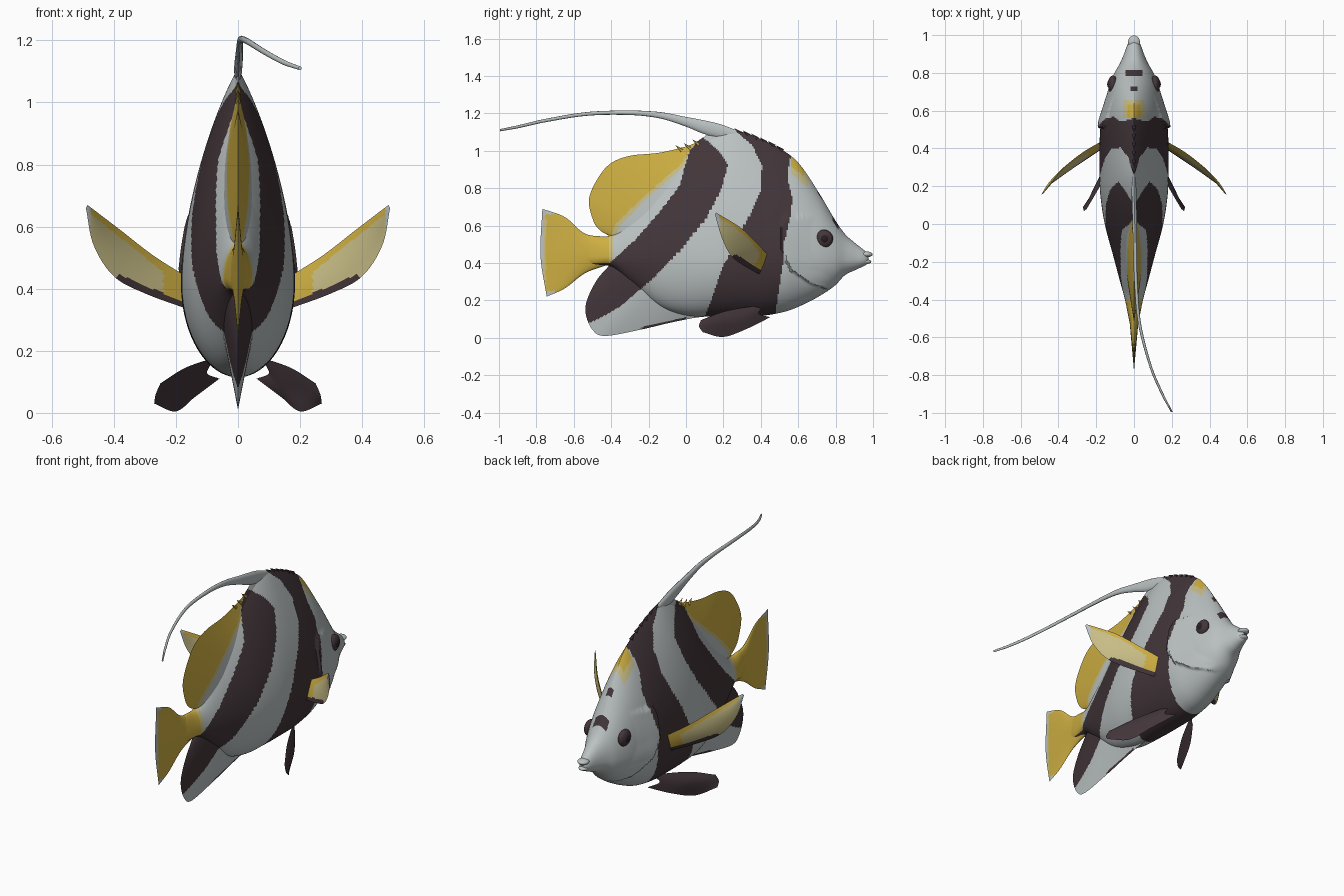
import bpy, bmesh, math
from mathutils import Vector

if "Cube" in bpy.data.objects:
    bpy.data.objects.remove(bpy.data.objects["Cube"])

# ---------- palette ----------
PALETTE = [("silver_white", (0.50, 0.54, 0.54)), ("dark_brown", (0.055, 0.036, 0.041)),
           ("yellow", (0.62, 0.43, 0.055)), ("pale_yellow", (0.58, 0.51, 0.24)),
           ("pupil_black", (0.02, 0.014, 0.017))]
WHITE, DARK, YELLOW, PALE, BLACK = range(5)
MATS = []
for mat_name, rgb in PALETTE:
    m = bpy.data.materials.new(mat_name)
    m.diffuse_color = (*rgb, 1)
    m.use_nodes = True
    m.node_tree.nodes["Principled BSDF"].inputs["Base Color"].default_value = m.diffuse_color
    MATS.append(m)


# ---------- helpers ----------
def curve(table, x):
    """Smooth interpolation of rows (key, values...) sorted by key."""
    n = len(table)
    if x <= table[0][0]:
        return Vector(table[0][1:])
    if x >= table[-1][0]:
        return Vector(table[-1][1:])
    i = next(k for k in range(n - 1) if table[k + 1][0] >= x)

    def slope(k):
        a, b = table[max(k - 1, 0)], table[min(k + 1, n - 1)]
        return (Vector(b[1:]) - Vector(a[1:])) / (b[0] - a[0])
    h = table[i + 1][0] - table[i][0]
    t = (x - table[i][0]) / h
    return (Vector(table[i][1:]) * (2*t**3 - 3*t*t + 1) + slope(i) * h * (t**3 - 2*t*t + t)
            + Vector(table[i + 1][1:]) * (3*t*t - 2*t**3) + slope(i + 1) * h * (t**3 - t*t))


def line(pairs, x):
    """Straight interpolation of (key, value) pairs."""
    if x <= pairs[0][0]:
        return pairs[0][1]
    for (a, va), (b, vb) in zip(pairs, pairs[1:]):
        if x <= b:
            return va + (vb - va) * (x - a) / (b - a)
    return pairs[-1][1]


def finish(ob, rule):
    """Colour faces by rule(centre) and smooth the surface."""
    for m in MATS:
        ob.data.materials.append(m)
    for p in ob.data.polygons:
        p.material_index = rule(ob.matrix_basis @ p.center)
    bpy.ops.object.select_all(action='DESELECT')
    ob.select_set(True)
    bpy.context.view_layer.objects.active = ob
    bpy.ops.object.shade_smooth_by_angle(angle=math.radians(50))
    return ob


def from_bmesh(name, bm, rule):
    bmesh.ops.remove_doubles(bm, verts=bm.verts, dist=0.0004)
    bmesh.ops.recalc_face_normals(bm, faces=bm.faces)
    me = bpy.data.meshes.new(name)
    bm.to_mesh(me)
    bm.free()
    ob = bpy.data.objects.new(name, me)
    bpy.context.collection.objects.link(ob)
    return finish(ob, rule)


def loft(name, rings, rule):
    bm = bmesh.new()
    vs = [[bm.verts.new(p) for p in r] for r in rings]
    k = len(vs[0])
    for a, b in zip(vs, vs[1:]):
        for j in range(k):
            bm.faces.new((a[j], a[(j + 1) % k], b[(j + 1) % k], b[j]))
    bm.faces.new(vs[0])
    bm.faces.new(vs[-1])
    return from_bmesh(name, bm, rule)


def fin(name, rails, thick, axis, rule, n=90, m=24):
    """Two-sided sheet across rails; thick(t) is the half thickness from first to last rail."""
    rails = [[(i, *p) for i, p in enumerate(r)] for r in rails]
    bm = bmesh.new()
    for side in (1, -1):
        grid = []
        for i in range(n + 1):
            s = i / n
            cross = [(k, *curve(r, s * (len(r) - 1))) for k, r in enumerate(rails)]
            row = []
            for j in range(m + 1):
                t = j / m
                off = thick(t) * max(math.sin(math.pi * s), 0) ** 0.5
                row.append(bm.verts.new(curve(cross, t * (len(rails) - 1)) + Vector(axis) * off * side))
            grid.append(row)
        for a, b in zip(grid, grid[1:]):
            for j in range(m):
                bm.faces.new((a[j], a[j + 1], b[j + 1], b[j]))
    return from_bmesh(name, bm, rule)


def flat(pts):
    return [(0, y, z) for y, z in pts]


def mirror(ob):
    ob.modifiers.new("mirror", 'MIRROR')
    if ob.location.length:
        ob.modifiers["mirror"].mirror_object = centre
    return ob


centre = bpy.data.objects.new("mirror_centre", None)
centre.hide_render = True
bpy.context.collection.objects.link(centre)

# ---------- stripe edges: (z, y) ----------
FRONT_A = [(.118, .476), (.283, .50), (.41, .52), (.5, .52), (.63, .555), (.74, .567), (.87, .54), (.98, .56)]
FRONT_B = [(.118, .10), (.257, .155), (.39, .20), (.47, .246), (.567, .29), (.674, .353), (.79, .40),
           (.925, .406), (1.03, .353), (1.11, .26)]
REAR_A = [(.08, -.52), (.107, -.46), (.166, -.353), (.326, -.166), (.47, -.03), (.63, .10), (.79, .19),
          (.925, .225), (1.0, .18), (1.07, .09)]
REAR_B = [(.40, -.41), (.524, -.27), (.674, -.14), (.82, -.03), (.9, -.012), (1.0, .02), (1.06, .07)]
GOLD = [(.55, -.40), (.604, -.38), (.738, -.246), (.92, -.035), (1.03, .04)]
GILL = [(.26, .76), (.29, .66), (.36, .56), (.47, .505), (.6, .51), (.65, .53)]


def fish_colour(c):
    x, y, z = abs(c.x), c.y, c.z
    if y > .6 and z > .55 and ((.78 < y < .815 and x < .045) or (.70 < y < .725 and x < .02)):
        return DARK                                            # brow marks
    if .56 < y < .66 and x < .055 and z > .8:
        return YELLOW if x < .035 and y < .63 else PALE         # forehead patch
    if line(FRONT_B, z) < y < line(FRONT_A, z):
        return DARK
    if y < line(REAR_A, z) and (z < .40 or y > line(REAR_B, z)) and z > .05:
        return DARK
    if -.24 < y < 0 and z < .065 + .23 * (y + .2):
        return DARK                                            # lower fin edge
    if z > .55 and y < line(GOLD, z):
        return YELLOW
    if z > .55 and y < line(GOLD, z) + .03:
        return PALE
    if y < -.385 and z > .36:
        return YELLOW if y < -.41 else PALE
    return WHITE


# ---------- body: (y, top, bottom, half width) ----------
BODY = [(-.58, .535, .40, .010), (-.5, .545, .385, .028), (-.4, .55, .38, .048), (-.3, .65, .29, .075),
        (-.15, .83, .17, .115), (0, .98, .12, .155), (.15, 1.08, .115, .178), (.262, 1.108, .115, .183),
        (.406, 1.06, .118, .183), (.53, .995, .14, .176), (.61, .925, .17, .16), (.717, .765, .225, .135),
        (.797, .63, .28, .105), (.85, .555, .335, .075), (.9, .51, .36, .053), (.96, .462, .388, .030),
        (.975, .445, .40, .015)]


def body_ring(y, k=180):
    top, bot, w = curve(BODY, y)
    mid = min(max(.42, bot + (top - bot) * .3), bot + (top - bot) * .6)
    blend = min(max((.85 - y) / .3, 0), 1) * min(max((y + .5) / .3, 0), 1)
    ring = []
    for j in range(k):
        a = 2 * math.pi * j / k
        u, up = abs(math.cos(a)), math.cos(a) > 0
        p, q = (2 - .3 * blend, .5 + .4 * blend) if up else (2, .5)
        x = w * max(1 - u ** p, 0) ** q
        z = mid + u * ((top - mid) if up else (bot - mid))
        d = y - line(GILL, z)
        if .26 < z < .65 and 0 < d < .16:                       # raised gill cover
            x += .016 * (1 - d / .16) * min(1, x / .05)
        ring.append((math.copysign(x, math.sin(a)), y, z))
    return ring


loft("body", [body_ring(-.58 + 1.555 * i / 195) for i in range(196)], fish_colour)

# ---------- fins on the centre line ----------
DORSAL = [(.25, 1.108), (.17, 1.12), (.09, 1.07), (.02, 1.03), (-.14, .99), (-.30, .973), (-.406, .93),
          (-.476, .845), (-.519, .738), (-.497, .63), (-.46, .575), (-.39, .535)]
fin("dorsal_fin", [flat([(.22, 1.0), (.15, .97), (.08, .93), (.02, .88), (-.06, .82), (-.12, .76), (-.18, .70),
                         (-.23, .65), (-.27, .61), (-.31, .575), (-.34, .54), (-.36, .51)]), flat(DORSAL)],
    lambda t: .045 * (1 - t), (1, 0, 0), fish_colour, 110, 36)
fin("anal_fin", [flat([(-.38, .45), (-.33, .42), (-.29, .39), (-.25, .36), (-.21, .33), (-.17, .29), (-.1, .25),
                       (0, .21), (.1, .18), (.3, .16)]),
                 flat([(-.41, .385), (-.476, .31), (-.53, .2), (-.535, .123), (-.5, .043), (-.433, .01),
                       (-.246, .043), (-.06, .086), (.1, .113), (.3, .115)])],
    lambda t: .055 * (1 - t), (1, 0, 0), fish_colour, 110, 36)


def tail_colour(c):
    if c.y < -.762 or (c.y < -.70 and (c.z > .66 or c.z < .25)):
        return WHITE
    return PALE if c.y < -.748 else YELLOW


fin("tail_fin", [flat([(-.42, .54), (-.42, .46), (-.42, .39)]), flat([(-.54, .557), (-.54, .45), (-.54, .345)]),
                 flat([(-.647, .645), (-.66, .45), (-.647, .265)]), flat([(-.768, .69), (-.778, .44), (-.745, .22)])],
    lambda t: .032 * (1 - t), (1, 0, 0), tail_colour, 50, 40)

# ---------- trailing filament: (-y, x, z, radius x, radius z) ----------
STREAMER = [(-.27, 0, 1.085, .010, .025), (-.18, 0, 1.105, .013, .038), (-.09, .002, 1.128, .013, .036),
            (0, .004, 1.155, .012, .026), (.14, .006, 1.19, .010, .017), (.3, .01, 1.203, .009, .012),
            (.53, .03, 1.197, .008, .010), (.76, .09, 1.16, .007, .009), (.9, .15, 1.128, .007, .008),
            (.995, .2, 1.11, .005, .006)]
rings = []
for i in range(61):
    y = -.27 + 1.265 * i / 60
    x, z, rx, rz = curve(STREAMER, y)
    rings.append([(x + rx * math.cos(a * math.pi / 6), -y, z + rz * math.sin(a * math.pi / 6)) for a in range(12)])
loft("dorsal_filament", rings, lambda c: WHITE)


# ---------- paired fins ----------
def pectoral_colour(c):
    if c.x < .39 and c.z < .36 + .42 * (c.x - .18):
        return DARK
    if c.x > .475:
        return WHITE
    return YELLOW if c.x < .24 or c.z > .405 + .8 * (c.x - .18) else PALE


mirror(fin("pectoral_fin", [[(.15, .45, .43), (.27, .38, .505), (.38, .29, .59), (.485, .16, .67)],
                            [(.15, .41, .33), (.30, .31, .385), (.40, .24, .44), (.465, .19, .54), (.49, .155, .66)]],
           lambda t: .010 * math.sin(math.pi * t), (.6, .75, -.25), pectoral_colour, 50, 24))
mirror(fin("pelvic_fin", [[(.07, .43, .18), (.17, .22, .145), (.25, .08, .095)],
                          [(.10, .39, .13), (.17, .26, .085), (.265, .07, .06)],
                          [(.06, .45, .11), (.14, .33, .05), (.20, .20, .005), (.27, .09, .03)]],
           lambda t: .014 * math.sin(math.pi * t), (.5, .1, .85), lambda c: DARK, 40, 20))


# ---------- eyes and lips ----------
def ball(name, loc, size, colour):
    bpy.ops.mesh.primitive_uv_sphere_add(segments=28, ring_count=16, location=loc)
    ob = bpy.context.object
    ob.name = name
    for v in ob.data.vertices:
        v.co = Vector(a * b for a, b in zip(v.co, size))
    return finish(ob, lambda c: colour)


mirror(ball("eye", (.112, .738, .53), (.026, .048, .048), DARK))
mirror(ball("pupil", (.122, .740, .53), (.020, .027, .027), BLACK))
ball("upper_lip", (0, .962, .446), (.032, .036, .016), WHITE)
ball("lower_lip", (0, .955, .407), (.028, .036, .014), WHITE)
ball("mouth_line", (0, .955, .427), (.026, .022, .008), DARK)

# ---------- small spines along the back ----------
for i in range(13):
    y = .50 - .045 * i
    z = curve(BODY, y)[0] if y > .2 else line(sorted(DORSAL), y)
    if .06 < y < .24:
        continue
    bpy.ops.mesh.primitive_cone_add(vertices=6, radius1=.011, depth=.045, location=(0, y, z),
                                    rotation=(math.radians(50), 0, 0))
    ob = bpy.context.object
    ob.name = "back_spine"
    finish(ob, lambda c: DARK if c.y > .24 else YELLOW)
